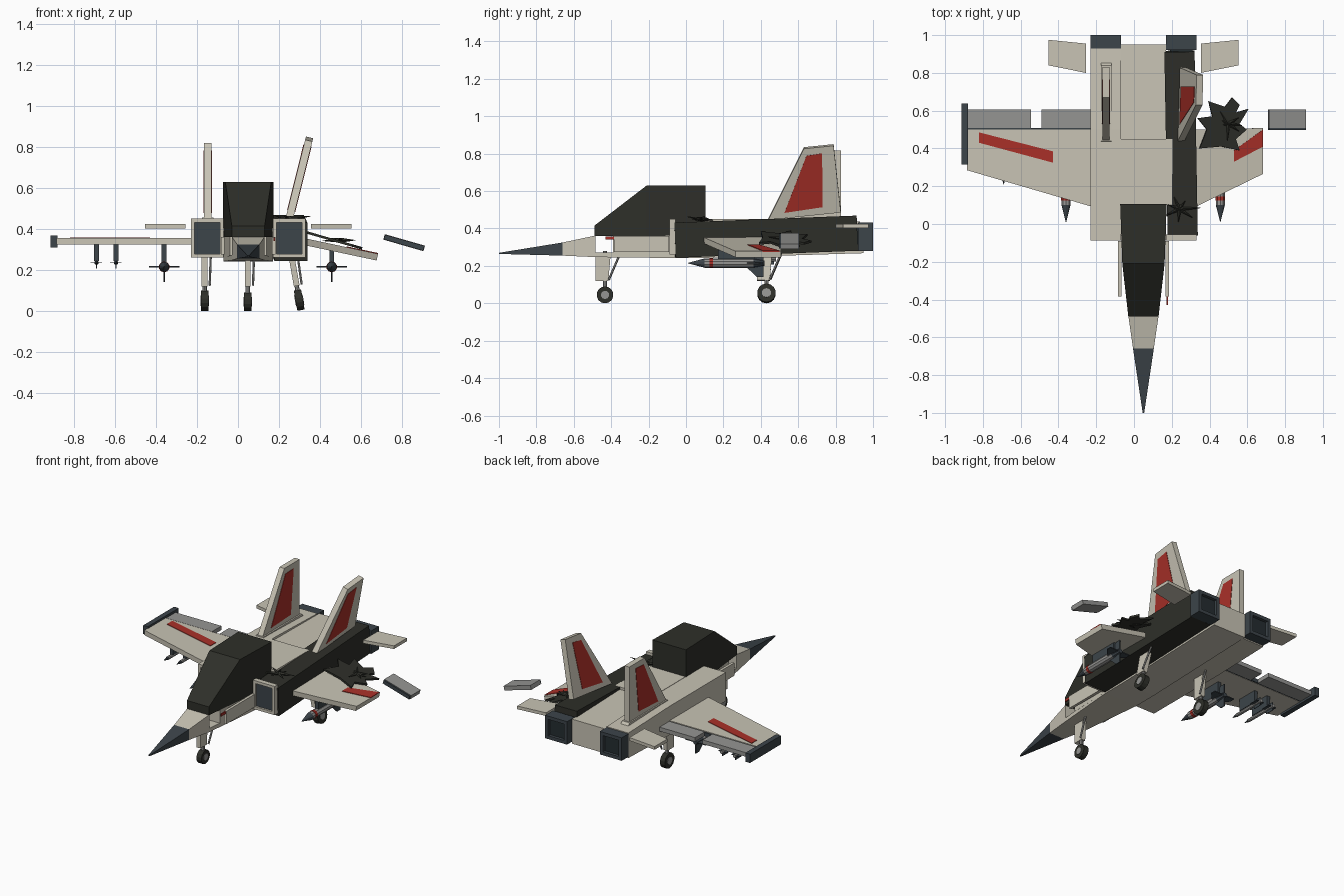
import bpy, bmesh, math, random
from mathutils import Matrix, Vector

if "Cube" in bpy.data.objects:
    bpy.data.objects.remove(bpy.data.objects["Cube"])

random.seed(4)


def material(name, rgb):
    m = bpy.data.materials.new(name)
    m.diffuse_color = (*rgb, 1)
    m.use_nodes = True
    m.node_tree.nodes["Principled BSDF"].inputs["Base Color"].default_value = m.diffuse_color
    return m


BEIGE = material("beige_paint", (0.58, 0.55, 0.46))
BLACK = material("burnt_black", (0.027, 0.028, 0.022))
SLATE = material("slate", (0.045, 0.058, 0.068))
INNER = material("dark_inner", (0.018, 0.026, 0.03))
RED = material("red_marking", (0.40, 0.03, 0.022))
GREY = material("metal_grey", (0.3, 0.3, 0.29))


def finish(name, bm, mat, mtx=None):
    if mtx:
        bm.transform(mtx)
    bmesh.ops.recalc_face_normals(bm, faces=bm.faces)
    me = bpy.data.meshes.new(name)
    bm.to_mesh(me)
    bm.free()
    me.materials.append(mat)
    ob = bpy.data.objects.new(name, me)
    bpy.context.collection.objects.link(ob)
    return ob


def loft(name, sections, mat, mtx=None):
    """Rectangular sections (y, x0, x1, z0, z1) joined along y."""
    bm = bmesh.new()
    rings = [[bm.verts.new((x, y, z)) for x, z in ((a, c), (b, c), (b, d), (a, d))]
             for y, a, b, c, d in sections]
    for r, s in zip(rings, rings[1:]):
        for i in range(4):
            bm.faces.new((r[i], r[(i + 1) % 4], s[(i + 1) % 4], s[i]))
    bm.faces.new(rings[0])
    bm.faces.new(rings[-1])
    return finish(name, bm, mat, mtx)


def box(name, x, y, z, mat, mtx=None):
    return loft(name, [(y[0], *x, *z), (y[1], *x, *z)], mat, mtx)


def prism(name, pts, axis, lo, hi, mat, mtx=None):
    """Outline extruded along x (pts are y, z) or along z (pts are x, y)."""
    bm = bmesh.new()
    put = (lambda p, h: (h, *p)) if axis == "x" else (lambda p, h: (*p, h))
    a = [bm.verts.new(put(p, lo)) for p in pts]
    b = [bm.verts.new(put(p, hi)) for p in pts]
    bm.faces.new(a)
    bm.faces.new(b)
    for i in range(len(a)):
        j = (i + 1) % len(a)
        bm.faces.new((a[i], a[j], b[j], b[i]))
    return finish(name, bm, mat, mtx)


def rod(name, p, q, r1, r2, mat, sides=8, mtx=None):
    p, q = Vector(p), Vector(q)
    bm = bmesh.new()
    bmesh.ops.create_cone(bm, cap_ends=True, segments=sides, radius1=r1, radius2=r2, depth=(q - p).length)
    bm.transform(Matrix.Translation((p + q) / 2) @ (q - p).to_track_quat("Z", "Y").to_matrix().to_4x4())
    return finish(name, bm, mat, mtx)


def frame(name, x, y, z, t, mat):
    """Open square ring facing along y."""
    for tag, xx, zz in (("left", (x[0], x[0] + t), z), ("right", (x[1] - t, x[1]), z),
                        ("bottom", (x[0] + t, x[1] - t), (z[0], z[0] + t)),
                        ("top", (x[0] + t, x[1] - t), (z[1] - t, z[1]))):
        box(f"{name}_{tag}", xx, y, zz, mat)


def turn(pivot, rx=0, ry=0, rz=0):
    r = (Matrix.Rotation(math.radians(rz), 4, "Z") @ Matrix.Rotation(math.radians(ry), 4, "Y")
         @ Matrix.Rotation(math.radians(rx), 4, "X"))
    return Matrix.Translation(pivot) @ r @ Matrix.Translation(-Vector(pivot))


# Nose, forward fuselage and centre body
loft("nose_cone", [(-1, .046, .054, .264, .27), (-.66, -.005, .105, .255, .325)], SLATE)
loft("nose_section", [(-.66, -.005, .105, .255, .325), (-.485, -.03, .13, .247, .362)], BEIGE)
loft("cockpit_floor", [(-.485, -.03, .13, .247, .272), (-.06, -.07, .17, .242, .272)], BEIGE)
loft("forward_fuselage", [(-.39, -.04, .14, .27, .362), (-.06, -.07, .17, .25, .362)], BEIGE)
loft("centre_body", [(-.06, -.07, .17, .242, .38), (.1, -.07, .17, .242, .44), (.95, -.07, .17, .268, .43)], BEIGE)
box("spine_plate", (-.07, .205), (.1, .45), (.43, .452), BEIGE)
for x, mat, y in ((-.075, BEIGE, (-.385, -.09)), (.175, BEIGE, (-.385, -.09))):
    box("cheek_panel", (x - .009, x + .009), y, (.275, .36), mat)
box("cheek_stripe", (.172, .18), (-.43, -.19), (.342, .358), RED)

# Canopy
loft("canopy", [(-.49, -.03, .13, .36, .415), (-.21, -.062, .162, .36, .63), (.105, -.073, .173, .36, .63)], BLACK)

# Engine nacelles with intakes and nozzles
loft("left_nacelle", [(-.06, -.23, -.07, .26, .45), (.5, -.23, -.07, .26, .45), (.93, -.23, -.07, .272, .437)], BEIGE)
box("burnt_nacelle", (.168, .328), (-.06, .915), (.265, .453), BLACK, turn((.25, .5, .36), rx=2.2, rz=1.0))
for side, x0 in (("left", -.23), ("right", .17)):
    x1 = x0 + .16
    frame(side + "_intake", (x0, x1), (-.088, -.055), (.26, .45), .018, BEIGE)
    box(side + "_intake_duct", (x0 + .018, x1 - .018), (-.075, -.055), (.278, .432), SLATE)
    frame(side + "_nozzle", (x0, x1), (.92, 1), (.28, .432), .022, SLATE)
    box(side + "_nozzle_core", (x0 + .02, x1 - .02), (.9, .98), (.3, .412), INNER)

# Twin fins; the right one is knocked out of line
fin = [(.44, 0), (.67, .37), (.83, .37), (.83, 0)]
mark = [(.53, .03), (.68, .33), (.765, .335), (.735, .04)]
for side, mtx in (("left", Matrix.Translation((-.148, 0, .448))),
                  ("right", turn((.25, .44, .45), rx=6, ry=14) @ Matrix.Translation((.25, 0, .45)))):
    prism(side + "_fin", fin, "x", -.018, .018, BEIGE, mtx)
    prism(side + "_fin_marking", mark, "x", -.0205, .0205, RED, mtx)
prism("left_fin_base", [(.43, .43), (.44, .455), (.84, .455), (.86, .43)], "x", -.175, -.12, BEIGE)

# Left wing with flaps, stripe and tip rail
prism("left_wing", [(-.885, .285), (-.2, .085), (-.2, .5), (-.885, .5)], "z", .323, .355, BEIGE)
prism("left_wing_stripe", [(-.82, .43), (-.43, .325), (-.43, .385), (-.82, .485)], "z", .35, .3585, RED)
box("left_hinge_strip", (-.88, -.23), (.495, .508), (.325, .35), SLATE)
for x in ((-.88, -.545), (-.49, -.2)):
    box("left_flap", x, (.507, .605), (.325, .352), GREY)
box("left_tip_rail", (-.914, -.88), (.315, .637), (.31, .368), SLATE)

# Broken right wing, drooping, with a loose flap beyond it
droop = turn((.33, .3, .335), ry=12)
prism("right_wing", [(.31, .085), (.687, .265), (.687, .508), (.31, .5)], "z", .32, .353, BEIGE, droop)
prism("right_wing_stripe", [(.53, .33), (.687, .41), (.687, .5), (.53, .39)], "z", .35, .357, RED, droop)
box("loose_flap", (.708, .912), (.507, .605), (.319, .347), GREY, turn((.81, .55, .333), ry=16))
box("loose_hinge_strip", (.71, .91), (.497, .51), (.321, .345), SLATE, turn((.81, .55, .333), ry=16))

# Tailplanes
for side, s in (("left", -1), ("right", 1)):
    pts = [(.05 + s * d, y) for d, y in ((.305, .8), (.503, .84), (.503, .975), (.305, .955))]
    prism(side + "_tailplane", pts, "z", .403, .424, BEIGE)

# Torn, burnt skin and splinters on the damaged side
torn = [(.52, .67), (.56, .63), (.54, .59), (.61, .61), (.56, .53), (.6, .5), (.54, .45), (.56, .39),
        (.46, .41), (.34, .4), (.38, .5), (.33, .56), (.41, .57), (.39, .65), (.48, .62)]
prism("torn_skin", torn, "z", .338, .35, BLACK, turn((.47, .53, .34), ry=16))
for centre, reach in (((.5, .53, .345), .13), ((.24, .08, .45), .12)):
    for i in range(7):
        a = math.radians(i * 51 + random.uniform(-15, 15))
        d = reach * random.uniform(.5, 1.1)
        tip = Vector(centre) + Vector((math.cos(a) * d, math.sin(a) * d * .7, random.uniform(-.01, .015)))
        rod("splinter", centre, tip, .012, .001, BLACK, 4)

# Bombs under the inner wings
for side, x in (("left", -.36), ("right", .457)):
    z = .215
    rod(side + "_bomb_nose", (x, .1, z), (x, .01, z), .025, .001, SLATE, 10)
    rod(side + "_bomb_body", (x, .1, z), (x, .36, z), .025, .025, GREY, 10)
    rod(side + "_bomb_band", (x, .125, z), (x, .145, z), .0265, .0265, RED, 10)
    rod(side + "_bomb_tail", (x, .36, z), (x, .42, z), .025, .014, SLATE, 10)
    tail = [(.3, z), (.38, z + .075), (.415, z + .075), (.415, z - .075), (.38, z - .075)]
    for k in (0, 90):
        prism(side + "_bomb_fins", tail, "x", x - .003, x + .003, SLATE, turn((x, .36, z), ry=k))
    box(side + "_bomb_pylon", (x - .012, x + .012), (.17, .37), (z + .015, .33 if x < 0 else .305), SLATE)

# Small missiles under the outer left wing
for x in (-.69, -.595):
    z = .235
    rod("missile_body", (x, .25, z), (x, .48, z), .011, .011, GREY, 8)
    rod("missile_nose", (x, .25, z), (x, .21, z), .011, .001, SLATE, 8)
    for k in (0, 90):
        box("missile_fins", (x - .002, x + .002), (.41, .47), (z - .028, z + .028), SLATE, turn((x, .44, z), ry=k))
    box("missile_pylon", (x - .012, x + .012), (.29, .43), (z + .008, .33), SLATE)


# Landing gear
def gear(name, x, y, r, lean=0):
    m = turn((x, y, .26), ry=-lean)
    rod(name + "_wheel", (x - .018, y, r), (x + .018, y, r), r, r, BLACK, 14, m)
    rod(name + "_hub", (x - .021, y, r), (x + .021, y, r), r * .5, r * .5, GREY, 10, m)
    rod(name + "_leg", (x, y, r), (x, y, .28), .011, .011, GREY, 8, m)
    prism(name + "_door", [(y - .05, .26), (y - .05, .12), (y + .018, .12), (y + .03, .26)],
          "x", x - .014, x + .014, BEIGE, m)
    rod(name + "_brace", (x + .025, y + .02, .125), (x + .03, y + .08, .265), .006, .006, GREY, 6, m)


gear("nose_gear", .048, -.433, .045)
gear("left_gear", -.163, .43, .05)
gear("right_gear", .262, .43, .05, lean=10)
